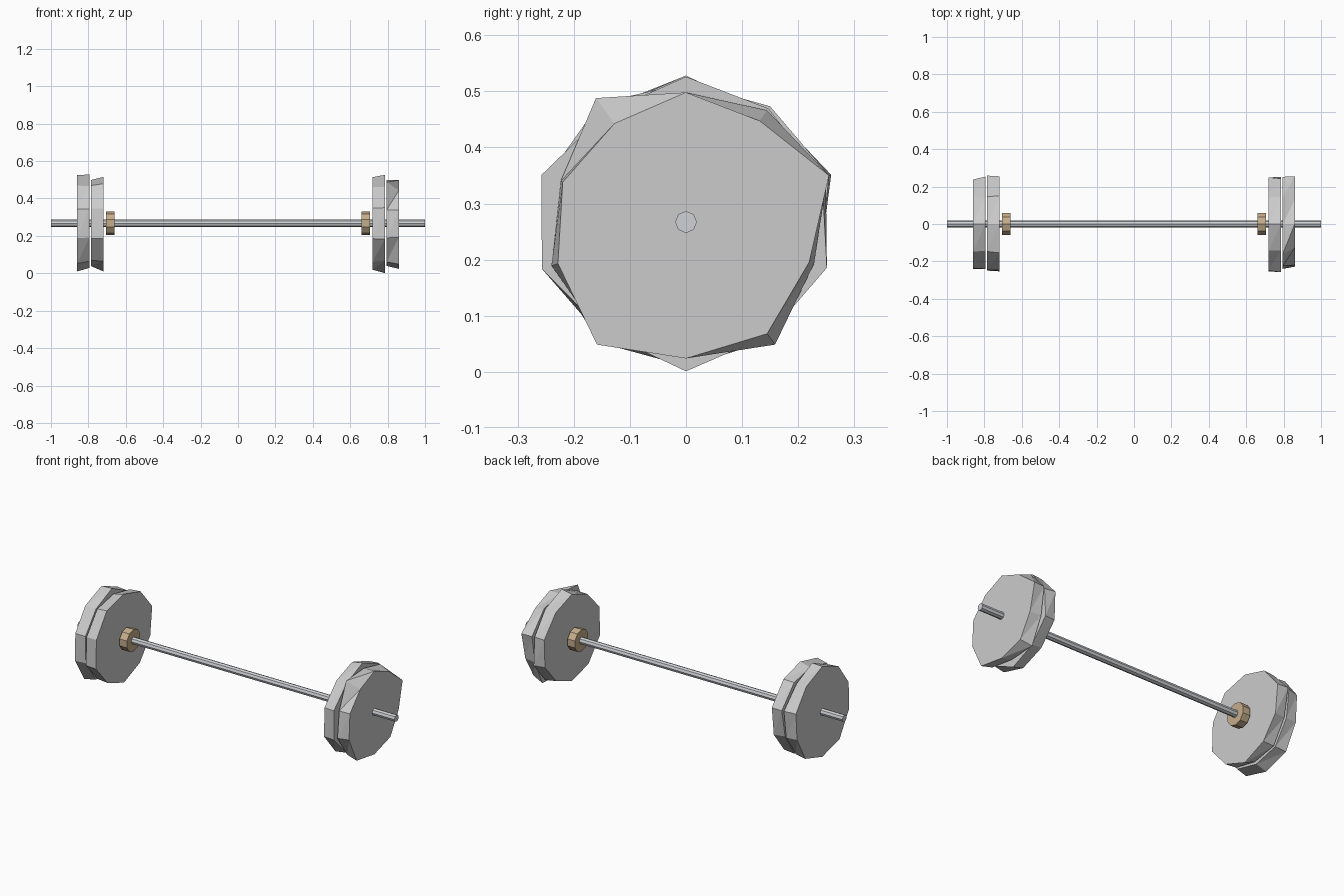
import bpy, bmesh, math

if "Cube" in bpy.data.objects:
    bpy.data.objects.remove(bpy.data.objects["Cube"])

ZC = 0.267  # axle height


def paint(obj, name, color):
    mat = bpy.data.materials.get(name) or bpy.data.materials.new(name)
    mat.diffuse_color = color
    mat.use_nodes = True
    mat.node_tree.nodes["Principled BSDF"].inputs["Base Color"].default_value = mat.diffuse_color
    obj.data.materials.append(mat)


def prism(name, x0, x1, radii0, radii1):
    """Closed prism along x; one radius per corner on each end, first corner on top."""
    n = len(radii0)
    bm = bmesh.new()
    rings = []
    for x, radii in ((x0, radii0), (x1, radii1)):
        ring = []
        for i, r in enumerate(radii):
            a = 2 * math.pi * i / n
            ring.append(bm.verts.new((x, r * math.sin(a), ZC + r * math.cos(a))))
        rings.append(ring)
    a, b = rings
    bm.faces.new(a)
    bm.faces.new(b[::-1])
    for i in range(n):
        j = (i + 1) % n
        bm.faces.new((a[i], b[i], b[j]))
        bm.faces.new((a[i], b[j], a[j]))
    bmesh.ops.recalc_face_normals(bm, faces=bm.faces)
    me = bpy.data.meshes.new(name)
    bm.to_mesh(me)
    bm.free()
    obj = bpy.data.objects.new(name, me)
    bpy.context.collection.objects.link(obj)
    return obj


# Long thin bar
bar = prism("bar", -1, 1, [0.0195] * 8, [0.0195] * 8)
paint(bar, "steel", (0.62, 0.64, 0.67, 1))

# Wooden collars just inside the plates
for side, label in ((-1, "left"), (1, "right")):
    c = side * 0.682
    collar = prism(label + "_collar", c - 0.023, c + 0.023, [0.063] * 10, [0.063] * 10)
    paint(collar, "wood", (0.56, 0.42, 0.26, 1))

# Rough stone plates: uneven corner radii on the low-x and high-x faces
plates = {
    "right_outer_plate": (0.795, 0.86,
        [.231, .246, .265, .240, .270, .228, .255, .252, .235, .273],
        [.231, .223, .268, .231, .246, .243, .270, .240, .231, .217]),
    "right_inner_plate": (0.72, 0.785,
        [.247, .245, .262, .255, .240, .248, .255, .266, .262, .240],
        [.259, .250, .255, .264, .250, .266, .245, .270, .271, .242]),
    "left_inner_plate": (-0.785, -0.72,
        [.232, .250, .272, .240, .250, .229, .245, .262, .255, .250],
        [.248, .255, .268, .250, .245, .257, .250, .266, .260, .262]),
    "left_outer_plate": (-0.86, -0.795,
        [.258, .245, .250, .240, .260, .257, .265, .252, .250, .250],
        [.261, .240, .266, .245, .250, .238, .250, .248, .252, .245]),
}
for name, (x0, x1, r0, r1) in plates.items():
    prism(name, x0, x1, r0, r1)
